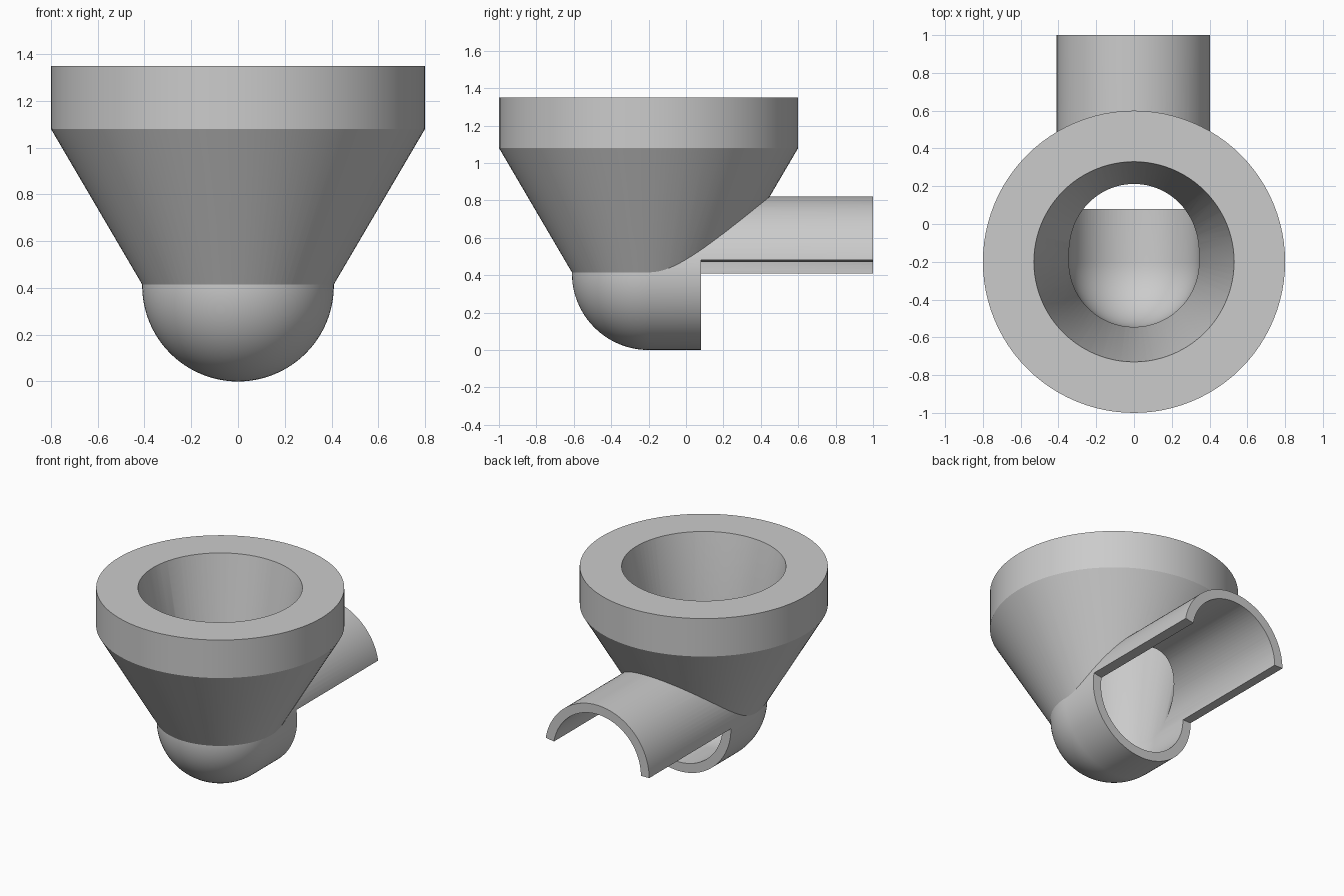
import bpy, bmesh, math
from mathutils import Matrix, Vector

cube = bpy.data.objects.get("Cube")
if cube:
    bpy.data.objects.remove(cube, do_unlink=True)

SEG = 96
CENTRE_Y = -0.2      # funnel axis
PIPE_Z = 0.41        # pipe axis height
OUTER, INNER = 0.41, 0.345
PIPE_START, PIPE_END = 0.08, 1.0

grey = bpy.data.materials.new("plain_grey")
grey.use_nodes = True
colour = (0.6, 0.6, 0.6, 1)
grey.diffuse_color = colour
grey.node_tree.nodes["Principled BSDF"].inputs["Base Color"].default_value = colour


def finish(bm, name):
    bmesh.ops.recalc_face_normals(bm, faces=bm.faces)
    mesh = bpy.data.meshes.new(name)
    bm.to_mesh(mesh)
    bm.free()
    mesh.materials.append(grey)
    obj = bpy.data.objects.new(name, mesh)
    bpy.context.collection.objects.link(obj)
    return obj


def lathe(name, profile, transform):
    """Spin (radius, height) points about the z axis, then place the solid."""
    bm = bmesh.new()
    verts = [bm.verts.new((r, 0, h)) for r, h in profile]
    edges = [bm.edges.new(pair) for pair in zip(verts, verts[1:])]
    bmesh.ops.spin(bm, geom=verts + edges, cent=(0, 0, 0), axis=(0, 0, 1),
                   angle=math.tau, steps=SEG, use_duplicate=False)
    bmesh.ops.remove_doubles(bm, verts=bm.verts, dist=0.0001)
    bm.transform(transform)
    return finish(bm, name)


def funnel(name, profile):
    return lathe(name, profile, Matrix.Translation((0, CENTRE_Y, 0)))


def round_pipe(name, radius, end):
    """Pipe along y whose front end is a hemisphere."""
    rings = SEG // 4
    profile = [(radius * math.sin(i * math.pi / 2 / rings),
                -radius * math.cos(i * math.pi / 2 / rings)) for i in range(rings + 1)]
    profile[0] = (0, -radius)
    profile += [(radius, end - CENTRE_Y), (0, end - CENTRE_Y)]
    place = Matrix.Translation((0, CENTRE_Y, PIPE_Z)) @ Matrix.Rotation(-math.pi / 2, 4, 'X')
    return lathe(name, profile, place)


def combine(target, other, operation):
    mod = target.modifiers.new(operation.lower(), 'BOOLEAN')
    mod.operation, mod.object, mod.solver = operation, other, 'EXACT'
    bpy.context.view_layer.objects.active = target
    bpy.ops.object.modifier_apply(modifier=mod.name)
    bpy.data.objects.remove(other, do_unlink=True)


# Outer skin: rimmed cone joined to the round-nosed pipe
slope = (0.8 - OUTER) / (1.08 - 0.415)
body = funnel("funnel_with_pipe", [(0, 0.36), (OUTER - 0.055 * slope, 0.36),
                                   (0.8, 1.08), (0.8, 1.35), (0, 1.35)])
combine(body, round_pipe("pipe_skin", OUTER, PIPE_END), 'UNION')

# Hollow inside: tapering bore and pipe bore
taper = (0.53 - INNER) / (1.35 - 0.415)
bore = funnel("bore", [(0, 0.36), (INNER - 0.055 * taper, 0.36),
                       (0.53 + 0.1 * taper, 1.45), (0, 1.45)])
combine(bore, round_pipe("pipe_bore", INNER, 1.1), 'UNION')
combine(body, bore, 'DIFFERENCE')

# Open the underside of the rear pipe, one lip cut ten degrees higher
bm = bmesh.new()
outline = [(0, PIPE_Z), (-1, PIPE_Z), (-1, -0.5), (1, -0.5),
           (1, PIPE_Z + math.tan(math.radians(10)))]
face = bm.faces.new([bm.verts.new((x, PIPE_START, z)) for x, z in outline])
new = bmesh.ops.extrude_face_region(bm, geom=[face])["geom"]
bmesh.ops.translate(bm, vec=Vector((0, 1.2, 0)),
                    verts=[g for g in new if isinstance(g, bmesh.types.BMVert)])
combine(body, finish(bm, "underside_cutter"), 'DIFFERENCE')

# Smooth shading with crisp rims
bpy.ops.object.select_all(action='DESELECT')
body.select_set(True)
bpy.context.view_layer.objects.active = body
bpy.ops.object.shade_smooth_by_angle(angle=math.radians(25))
